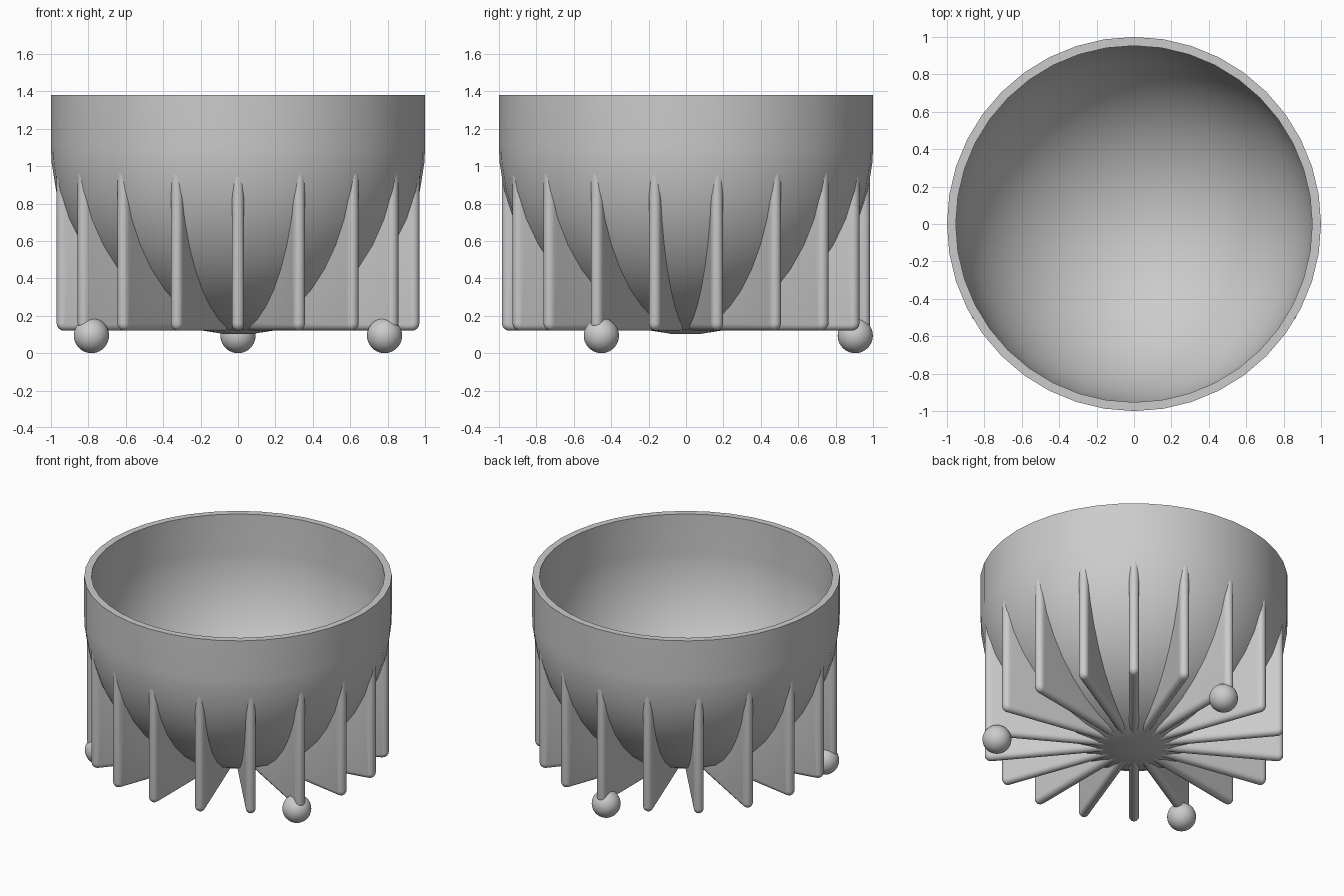
import bpy, bmesh, math
from math import sin, cos, pi, radians

cube = bpy.data.objects.get("Cube")
if cube:
    bpy.data.objects.remove(cube, do_unlink=True)

# One grey for everything
GREY = (0.6, 0.6, 0.6, 1.0)
grey = bpy.data.materials.new("plain grey")
grey.diffuse_color = GREY
grey.use_nodes = True
grey.node_tree.nodes["Principled BSDF"].inputs["Base Color"].default_value = GREY

SIDES = 40            # segments around the bowl
EQUATOR, RIM = 1.10, 1.38
STEP = radians(9)


def finish(bm, name):
    bmesh.ops.remove_doubles(bm, verts=bm.verts, dist=1e-5)
    bmesh.ops.recalc_face_normals(bm, faces=bm.faces)
    mesh = bpy.data.meshes.new(name)
    bm.to_mesh(mesh)
    bm.free()
    mesh.materials.append(grey)
    ob = bpy.data.objects.new(name, mesh)
    bpy.context.collection.objects.link(ob)
    bpy.ops.object.select_all(action='DESELECT')
    ob.select_set(True)
    bpy.context.view_layer.objects.active = ob
    bpy.ops.object.shade_smooth_by_angle(angle=radians(30))
    return ob


def shell_profile(radius):
    """Straight collar, then a half sphere, from the rim down to the axis."""
    pts = [(radius, RIM), (radius, EQUATOR)]
    for i in range(10):
        a = STEP * (i + 0.5)
        pts.append((radius * cos(a), EQUATOR - radius * sin(a)))
    pts.append((0, pts[-1][1]))
    return pts


# Bowl: outer and inner profiles joined at the rim and spun
bm = bmesh.new()
profile = shell_profile(1.0)[::-1] + shell_profile(0.953)
verts = [bm.verts.new((r, 0, z)) for r, z in profile]
edges = [bm.edges.new(pair) for pair in zip(verts, verts[1:])]
bmesh.ops.spin(bm, geom=verts + edges, cent=(0, 0, 0), axis=(0, 0, 1),
               angle=2 * pi, steps=SIDES, use_merge=True)
finish(bm, "bowl")

# Fins: a plate under the bowl with rounded bottom and outer edges
HALF, FIN_R, FIN_Z = 0.032, 0.985, 0.12


def fin_path(inset):
    """Bottom edge, rounded corner and outer edge, moved inwards by inset."""
    corner = 0.04
    r, z, c = FIN_R - inset, FIN_Z + inset, corner - inset
    pts = [(0.15, z)]
    for i in range(5):
        a = pi / 2 * i / 4
        pts.append((r - c + c * sin(a), z + c - c * cos(a)))
    return pts + [(r, 0.98)]


def add_fin(bm, angle):
    def place(r, t, z):
        return bm.verts.new((r * cos(angle) - t * sin(angle),
                             r * sin(angle) + t * cos(angle), z))

    rows = []
    for k in range(9):
        a = -pi / 2 + pi * k / 8
        rows.append([place(r, HALF * sin(a), z)
                     for r, z in fin_path(HALF * (1 - cos(a)))])
    for low, high in zip(rows, rows[1:]):
        for i in range(len(low) - 1):
            bm.faces.new((low[i], low[i + 1], high[i + 1], high[i]))
    # Inner edge follows the middle of the bowl wall
    arcs = []
    for t in (-HALF, HALF):
        arcs.append([place(0.973 * cos(a), t, EQUATOR - 0.973 * sin(a))
                     for a in (radians(13.5 + 5 * i) for i in range(13))])
    for row, arc in zip((rows[0], rows[-1]), arcs):
        bm.faces.new(row + arc)
    for i in range(len(arcs[0]) - 1):
        bm.faces.new((arcs[0][i], arcs[0][i + 1], arcs[1][i + 1], arcs[1][i]))
    # Ends buried in the wall
    bm.faces.new([row[-1] for row in rows] + [arcs[1][0], arcs[0][0]])
    bm.faces.new([row[0] for row in rows] + [arcs[1][-1], arcs[0][-1]])


bm = bmesh.new()
for n in range(18):
    add_fin(bm, pi / 2 + n * radians(20))
finish(bm, "support_fins")

# Three ball feet
for n, name in enumerate(("back_foot", "right_front_foot", "left_front_foot")):
    a = pi / 2 + n * 2 * pi / 3
    bm = bmesh.new()
    bmesh.ops.create_uvsphere(bm, u_segments=40, v_segments=20, radius=0.094)
    bmesh.ops.translate(bm, verts=bm.verts,
                        vec=(0.905 * cos(a), 0.905 * sin(a), 0.094))
    finish(bm, name)
